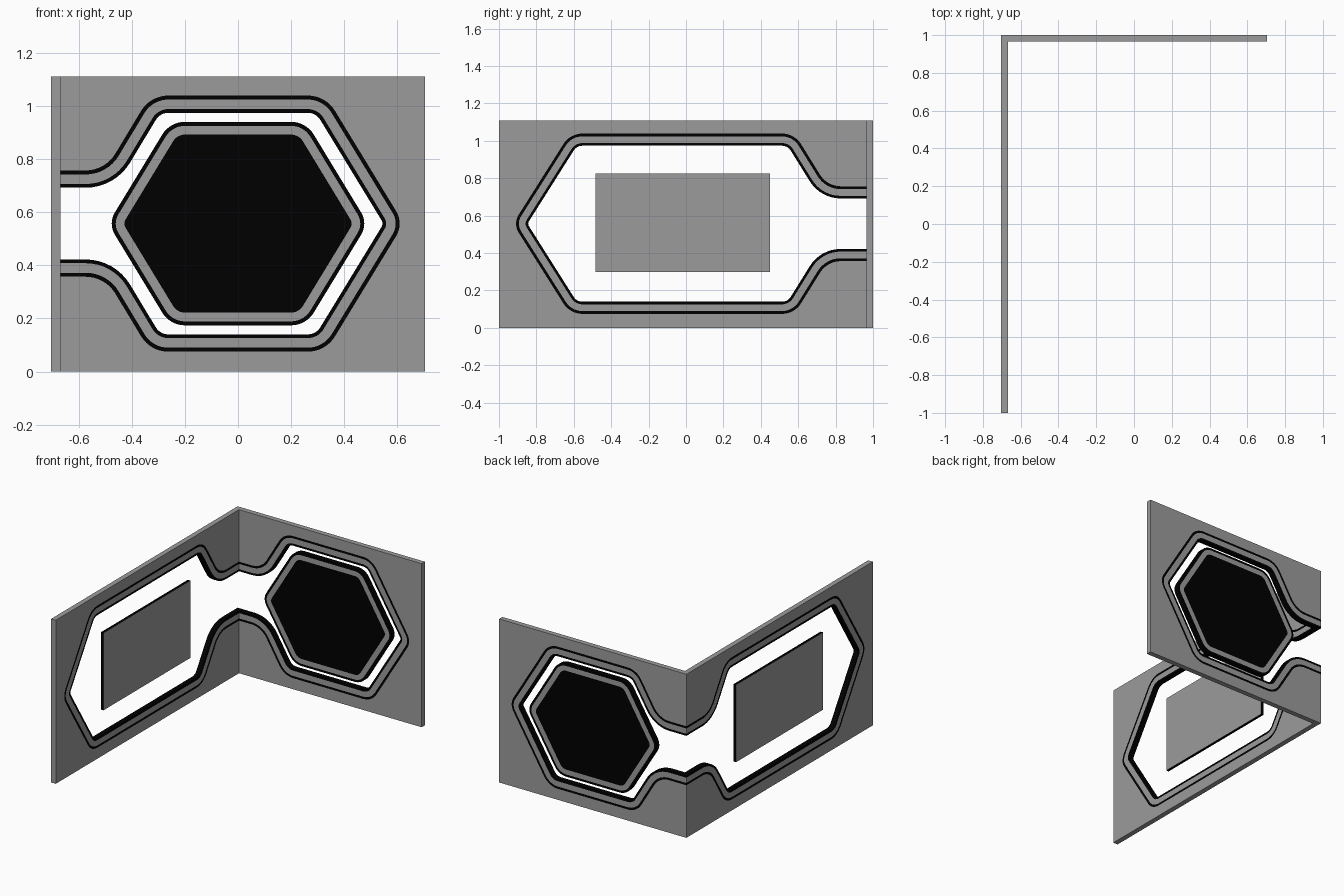
import bpy, bmesh, math
from mathutils import Vector

if "Cube" in bpy.data.objects:
    bpy.data.objects.remove(bpy.data.objects["Cube"])

T = 0.035          # wall thickness
H = 1.11           # wall height
W = 0.703          # half width in x
ZC = 0.557         # mid height of the openings


def material(name, value):
    m = bpy.data.materials.new(name)
    m.diffuse_color = (value, value, value, 1)
    m.use_nodes = True
    m.node_tree.nodes["Principled BSDF"].inputs["Base Color"].default_value = m.diffuse_color
    return m


black = material("black_trim", 0.0)
grey = material("dark_grey", 0.33)


def on_back(u, v, d):      # back wall: u runs along +x, d is depth from the outer face
    return (u, 1.0 - d, v)


def on_side(u, v, d):      # side wall: u runs along -y
    return (-W + d, -u, v)


def finish(name, bm, mat):
    """Turn a bmesh into a named object with sharp edges kept."""
    bmesh.ops.recalc_face_normals(bm, faces=bm.faces)
    me = bpy.data.meshes.new(name)
    bm.to_mesh(me)
    bm.free()
    me.materials.append(mat)
    ob = bpy.data.objects.new(name, me)
    bpy.context.collection.objects.link(ob)
    bpy.ops.object.select_all(action='DESELECT')
    ob.select_set(True)
    bpy.context.view_layer.objects.active = ob
    bpy.ops.object.shade_smooth_by_angle(angle=math.radians(30))
    return ob


def prism(name, pts, place, mat, d0=0.0, d1=T):
    """Solid flat outline through the wall depth."""
    bm = bmesh.new()
    rows = [[bm.verts.new(place(p[0], p[1], d)) for p in pts] for d in (d0, d1)]
    n = len(pts)
    for row in rows:
        bm.faces.new(row)
    for k in range(n):
        j = (k + 1) % n
        bm.faces.new((rows[0][k], rows[0][j], rows[1][j], rows[1][k]))
    return finish(name, bm, mat)


def band(name, outer, inner, place, mat):
    """Closed band between two matching loops."""
    bm = bmesh.new()
    n = len(outer)
    rows = [[bm.verts.new(place(p.x, p.y, d)) for p in loop]
            for loop, d in ((outer, 0), (outer, T), (inner, T), (inner, 0))]
    for j in range(4):
        a, b = rows[j], rows[(j + 1) % 4]
        for k in range(n):
            bm.faces.new((a[k], a[(k + 1) % n], b[(k + 1) % n], b[k]))
    return finish(name, bm, mat)


def rounded(pts, r, inset, closed, seg=8):
    """Inset a path to its left and round every corner."""
    P = [Vector(p) for p in pts]
    n = len(P)
    out = []
    for i, p in enumerate(P):
        end = not closed and i in (0, n - 1)
        a = (p - P[i - 1]) if (closed or i > 0) else (P[1] - p)
        b = (P[(i + 1) % n] - p) if (closed or i < n - 1) else a
        a, b = a.normalized(), b.normalized()
        na, nb = Vector((-a.y, a.x)), Vector((-b.y, b.x))
        c = p + (na + nb) * (inset / (1 + na.dot(nb)))
        if end:
            out.append(c)
            continue
        turn = math.atan2(a.x * b.y - a.y * b.x, a.dot(b))
        s = 1 if turn > 0 else -1
        rad = max(r[i] - s * inset, 0.02)
        start = c - a * rad * math.tan(abs(turn) / 2)
        centre = start + na * s * rad
        w = start - centre
        for k in range(seg + 1):
            co, si = math.cos(turn * k / seg), math.sin(turn * k / seg)
            out.append(centre + Vector((w.x * co - w.y * si, w.x * si + w.y * co)))
    return out


def wall(name, place, u0, u1, neck, left, right, tip):
    """Panel with an open-ended hexagonal cutout and a three-band trim."""
    lower = [(u0, ZC - 0.2), (neck, ZC - 0.2), (left, ZC - 0.482), (right, ZC - 0.482)]
    path = lower + [(tip, ZC)] + [(u, 2 * ZC - v) for u, v in reversed(lower)]
    r = [0, 0.13, 0.12, 0.12, 0.09, 0.12, 0.12, 0.13, 0]
    loops = [rounded(path, r, d, False) for d in (0, 0.015, 0.051, 0.065)]
    # panel is a C shape around the cutout
    prism(name + "_panel", loops[0] + [(u0, H), (u1, H), (u1, 0), (u0, 0)], place, grey)
    for i, (part, mat) in enumerate((("outer_line", black), ("trim", grey), ("inner_line", black))):
        prism(name + "_" + part, loops[i] + loops[i + 1][::-1], place, mat)


# two walls meeting at a corner
wall("back_wall", on_back, -W + T, W, -0.50, -0.33, 0.33, 0.624)
wall("side_wall", on_side, -1.0, 1.0, -0.755, -0.58, 0.62, 0.925)

# hexagonal inset in the back wall
hexagon = [(-0.489, ZC), (-0.256, ZC - 0.383), (0.256, ZC - 0.383),
           (0.489, ZC), (0.256, ZC + 0.383), (-0.256, ZC + 0.383)]
hl = [rounded(hexagon, [0.08, 0.1, 0.1] * 2, d, True) for d in (0, 0.015, 0.048)]
band("hexagon_line", hl[0], hl[1], on_back, black)
band("hexagon_trim", hl[1], hl[2], on_back, grey)
prism("hexagon_core", hl[2], on_back, black)

# rectangular plate in the side wall, with black edges
plate = prism("plate", [(-0.45, 0.30), (0.483, 0.30), (0.483, 0.825), (-0.45, 0.825)],
              on_side, grey, 0.012, 0.031)
plate.data.materials.append(black)
for f in plate.data.polygons:
    f.material_index = 0 if abs(f.normal.x) > 0.5 else 1
